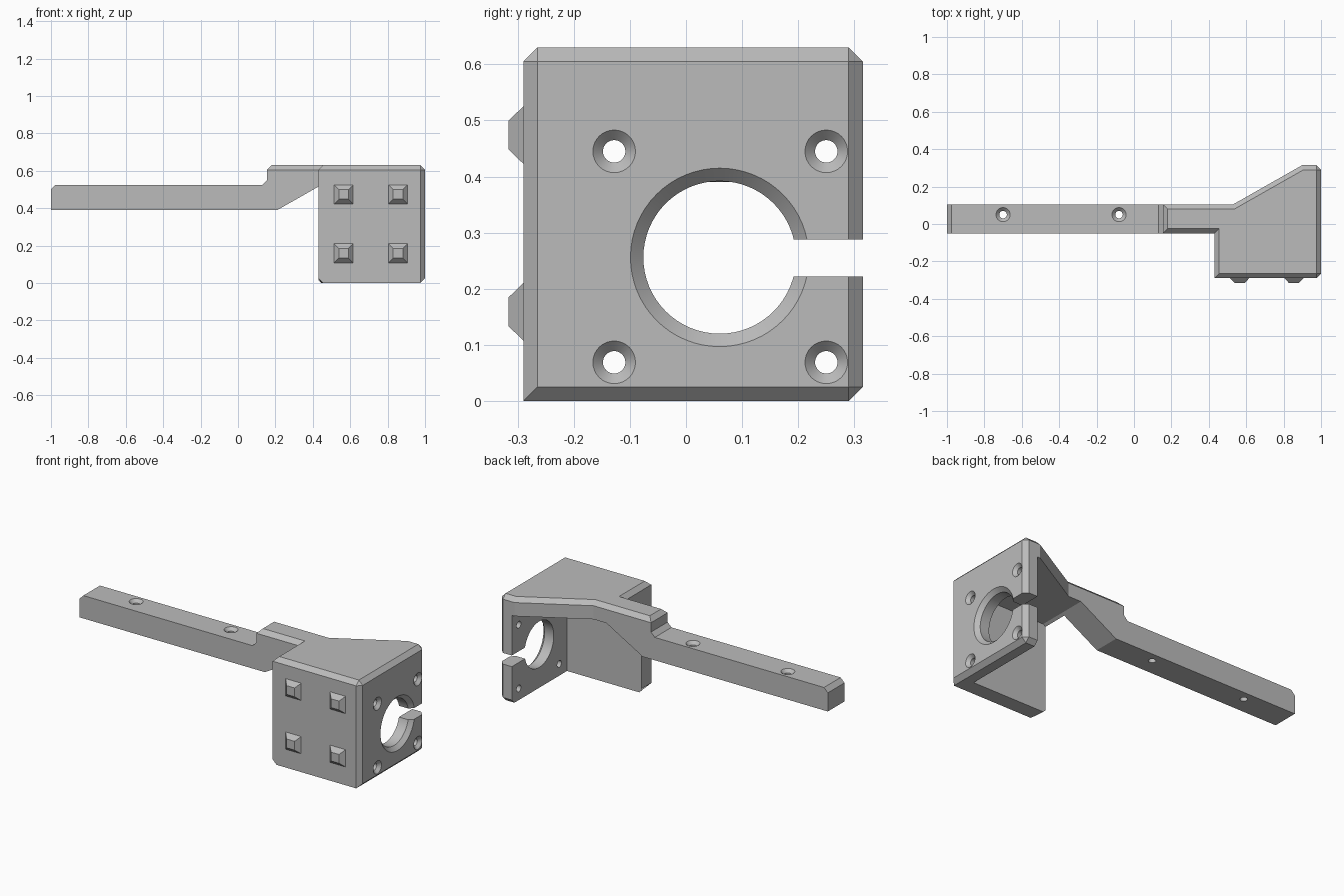
import bpy, bmesh, math
from mathutils import Matrix, Vector

if "Cube" in bpy.data.objects:
    bpy.data.objects.remove(bpy.data.objects["Cube"], do_unlink=True)

grey = bpy.data.materials.new("plain grey")
grey.use_nodes = True
colour = (0.5, 0.5, 0.5, 1)
grey.diffuse_color = colour
grey.node_tree.nodes["Principled BSDF"].inputs["Base Color"].default_value = colour

CHAMFER = 0.025
LEFT, RIGHT = 0.43, 1.0
FRONT, BACK = -0.29, 0.315
ARM_FRONT, ARM_BACK = -0.05, 0.105
TOP, ARM_TOP, ARM_BOTTOM = 0.63, 0.525, 0.39


def finish(name, bm):
    bmesh.ops.recalc_face_normals(bm, faces=bm.faces[:])
    mesh = bpy.data.meshes.new(name)
    bm.to_mesh(mesh)
    bm.free()
    mesh.materials.append(grey)
    obj = bpy.data.objects.new(name, mesh)
    bpy.context.collection.objects.link(obj)
    return obj


def prism(points, axis, start, end):
    """Extrude an outline along y (outline in x, z) or z (outline in x, y)."""
    bm = bmesh.new()
    place = (lambda p: (p[0], start, p[1])) if axis == "y" else (lambda p: (*p, start))
    face = bm.faces.new([bm.verts.new(place(p)) for p in points])
    shift = Vector((0, end - start, 0) if axis == "y" else (0, 0, end - start))
    new = bmesh.ops.extrude_face_region(bm, geom=[face])["geom"]
    bmesh.ops.translate(bm, vec=shift, verts=[v for v in new if isinstance(v, bmesh.types.BMVert)])
    return bm


def countersink(name, position, axis, inner, outer, segments):
    """Turned cutter: a straight hole that flares at the surface."""
    bm = bmesh.new()
    flare = outer - inner
    rings = []
    for r, h in ((inner, -0.2), (inner, -flare), (outer, 0), (outer, 0.05)):
        rings.append([bm.verts.new((r * math.cos(a), r * math.sin(a), h))
                      for a in (2 * math.pi * i / segments for i in range(segments))])
    for low, high in zip(rings, rings[1:]):
        for i in range(segments):
            j = (i + 1) % segments
            bm.faces.new((low[i], low[j], high[j], high[i]))
    bm.faces.new(rings[0])
    bm.faces.new(rings[-1])
    turn = Matrix.Rotation(math.pi / 2, 4, "Y") if axis == "x" else Matrix()
    bm.transform(Matrix.Translation(position) @ turn)
    return finish(name, bm)


def combine(target, other, operation):
    other.hide_render = True
    mod = target.modifiers.new(other.name, "BOOLEAN")
    mod.operation = operation
    mod.solver = "EXACT"
    mod.object = other
    bpy.context.view_layer.objects.active = target
    bpy.ops.object.modifier_apply(modifier=mod.name)
    bpy.data.objects.remove(other, do_unlink=True)


# Bracket block with chamfered outer edges
outline = [(LEFT, FRONT), (RIGHT, FRONT), (RIGHT, BACK), (0.9, BACK), (0.53, ARM_BACK),
           (0.155, ARM_BACK), (0.155, ARM_FRONT), (LEFT, ARM_FRONT)]
bm = prism(outline, "z", 0, TOP)


def chamfered(edge):
    a, b = (v.co for v in edge.verts)
    both = lambda i, value: abs(a[i] - value) < 1e-4 and abs(b[i] - value) < 1e-4
    if both(2, TOP) or both(0, RIGHT):
        return True
    return both(2, 0) and (both(1, BACK) or (both(0, LEFT)))


bmesh.ops.bevel(bm, geom=[e for e in bm.edges if chamfered(e)], offset=CHAMFER,
                offset_type="OFFSET", segments=1, affect="EDGES", clamp_overlap=False)
bracket = finish("bracket", bm)

# Hollow inside: leaves the front wall, side wall, top plate and sloped gusset
hollow = [(0.917, -0.1), (0.917, ARM_TOP), (0.447, ARM_TOP), (0.21, ARM_BOTTOM),
          (0, ARM_BOTTOM), (0, -0.1)]
combine(bracket, finish("hollow_cutter", prism(hollow, "y", -0.2, 0.6)), "DIFFERENCE")

# Long arm with a chamfered tip and a small fillet at the step
arm_side = [(-1, ARM_BOTTOM), (0.19, ARM_BOTTOM), (0.19, 0.55), (0.155, 0.55), (0.13, ARM_TOP),
            (-1 + CHAMFER, ARM_TOP), (-1, ARM_TOP - CHAMFER)]
combine(bracket, finish("arm", prism(arm_side, "y", ARM_FRONT, ARM_BACK)), "UNION")

# Round opening and its slot in the side wall
combine(bracket, countersink("bore_cutter", (RIGHT, 0.06, 0.256), "x", 0.136, 0.159, 64),
        "DIFFERENCE")
slot = [(0.85, 0.222), (1.1, 0.222), (1.1, 0.288), (0.85, 0.288)]
combine(bracket, finish("slot_cutter", prism(slot, "y", 0.06, 0.5)), "DIFFERENCE")

# Countersunk screw holes in the side wall and the arm
for y in (-0.128, 0.25):
    for z in (0.069, 0.445):
        combine(bracket, countersink("wall_screw_cutter", (RIGHT, y, z), "x", 0.02, 0.038, 32),
                "DIFFERENCE")
for x in (-0.7, -0.08):
    combine(bracket, countersink("arm_screw_cutter", (x, 0.05, ARM_TOP), "z", 0.02, 0.038, 32),
            "DIFFERENCE")

bpy.ops.object.select_all(action="DESELECT")
bracket.select_set(True)
bpy.context.view_layer.objects.active = bracket
bpy.ops.object.shade_smooth_by_angle(angle=math.radians(20))

# Four tapered square studs on the front wall
for side, x in (("left", 0.855), ("right", 0.565)):
    for level, z in (("lower", 0.159), ("upper", 0.474)):
        bm = bmesh.new()
        bmesh.ops.create_cone(bm, cap_ends=True, segments=4, radius1=0.051 * math.sqrt(2),
                              radius2=0.026 * math.sqrt(2), depth=0.026)
        bm.transform(Matrix.Translation((x, FRONT - 0.013, z))
                     @ Matrix.Rotation(math.pi / 2, 4, "X")
                     @ Matrix.Rotation(math.pi / 4, 4, "Z"))
        finish(f"{level}_{side}_stud", bm)
